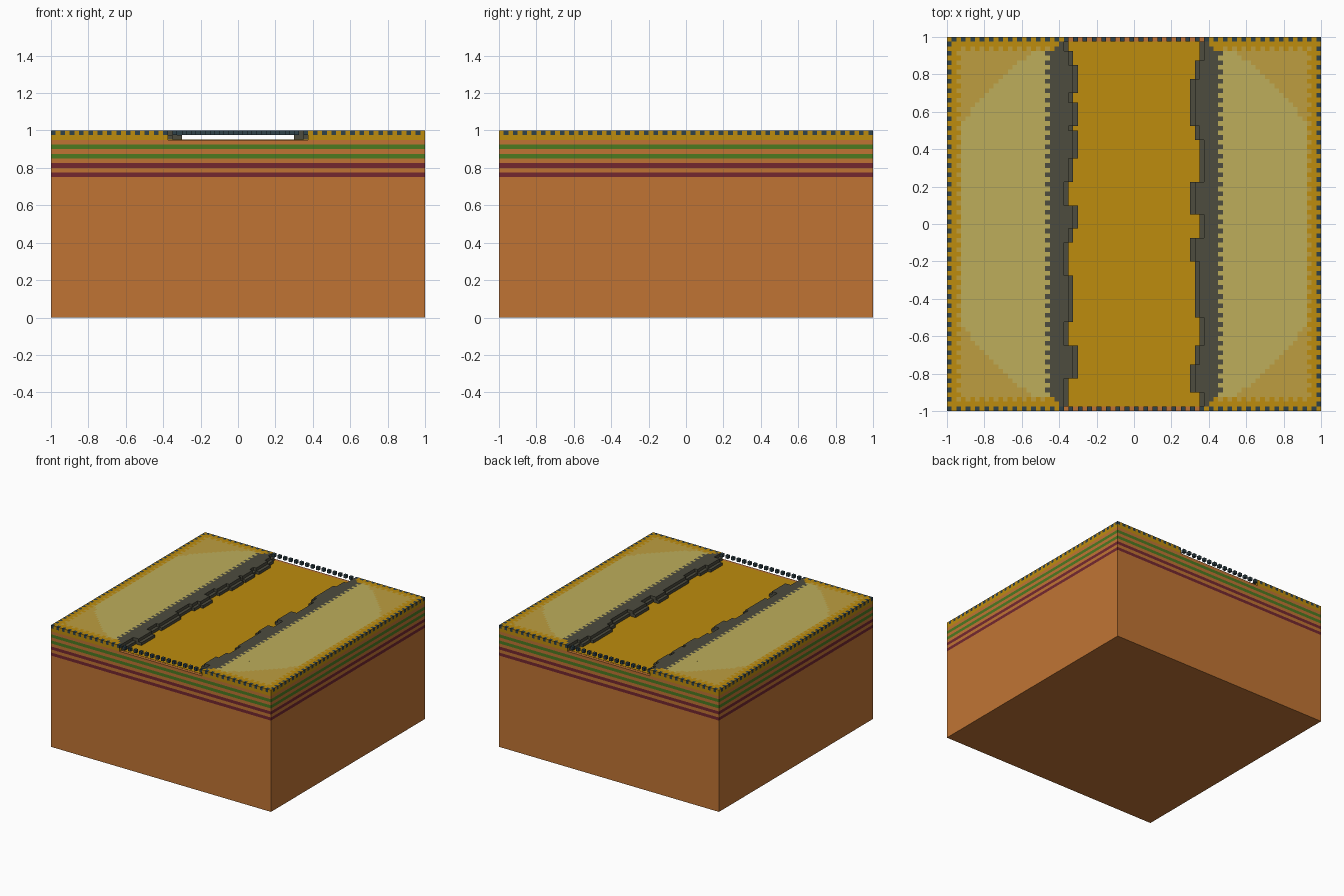
import bpy, bmesh, math
from mathutils import Matrix, Vector

cube = bpy.data.objects.get("Cube")
if cube:
    bpy.data.objects.remove(cube, do_unlink=True)

N = 80            # cells along each side
S = 2.0 / N       # cell size


def material(name, hex_code):
    def lin(c):
        return c / 12.92 if c <= 0.04045 else ((c + 0.055) / 1.055) ** 2.4
    col = [lin(int(hex_code[k:k + 2], 16) / 255) for k in (0, 2, 4)] + [1.0]
    m = bpy.data.materials.new(name)
    m.use_nodes = True
    m.diffuse_color = col
    m.node_tree.nodes["Principled BSDF"].inputs["Base Color"].default_value = col
    return m


CLAY = material("clay orange", "C07434")
GREEN = material("moss green", "4C7A20")
MAROON = material("maroon", "74272F")
GOLD = material("earth gold", "BE8C0D")
TAN = material("dry tan", "BE9E40")
CREAM = material("pale straw", "BDAE5B")
STONE = material("bank grey", "4D4C3F")
SLATE = material("dark slate", "2F424A")


def add_box(bm, lo, hi):
    lo, hi = Vector(lo), Vector(hi)
    mat = Matrix.Translation((lo + hi) / 2) @ Matrix.Diagonal((*(hi - lo), 1))
    return bmesh.ops.create_cube(bm, size=1, matrix=mat)


def finish(bm, name, mats):
    me = bpy.data.meshes.new(name)
    bm.to_mesh(me)
    bm.free()
    for m in mats:
        me.materials.append(m)
    ob = bpy.data.objects.new(name, me)
    bpy.context.collection.objects.link(ob)
    return ob


def fill(name, mat, z0, z1, inside):
    """Fill every grid cell that passes the test, one box per run along y."""
    bm = bmesh.new()
    for i in range(N):
        start = None
        for j in range(N + 1):
            on = j < N and inside(i, j)
            if on and start is None:
                start = j
            elif not on and start is not None:
                add_box(bm, (-1 + i * S, -1 + start * S, z0),
                        (-1 + (i + 1) * S, -1 + j * S, z1))
                start = None
    return finish(bm, name, [mat])


# Block of clay, cut into bands that are coloured by height
bm = bmesh.new()
add_box(bm, (-1, -1, 0), (1, 1, 0.95))
bands = {0.75: 2, 0.80: 2, 0.85: 1, 0.90: 1}
for z in bands:
    for level in (z, z + S):
        bmesh.ops.bisect_plane(bm, geom=bm.verts[:] + bm.edges[:] + bm.faces[:],
                               plane_co=(0, 0, level), plane_no=(0, 0, 1))
for f in bm.faces:
    zc = f.calc_center_median().z
    for z, index in bands.items():
        if z < zc < z + S and abs(f.normal.z) < 0.5:
            f.material_index = index
finish(bm, "clay_block", [CLAY, GREEN, MAROON])

# Channel bed
bm = bmesh.new()
add_box(bm, (-0.375, -1 + S, 0.945), (0.375, 1 - S, 0.952))
finish(bm, "channel_bed", [GOLD])

# Bank outlines from back to front: (rows, cells in from the side)
LEFT_RUNS = [(3, 26), (3, 27), (6, 28), (2, 27), (5, 28), (1, 27), (6, 28), (5, 27),
             (5, 26), (5, 28), (3, 27), (7, 26), (10, 27), (5, 26), (7, 28), (7, 26)]
RIGHT_RUNS = [(5, 26), (4, 27), (10, 28), (3, 27), (9, 26), (7, 28), (5, 26), (5, 28),
              (12, 27), (6, 26), (4, 27), (6, 28), (4, 26)]


def expand(runs):
    return [w for n, w in runs for _ in range(n)][::-1]


EDGE = (expand(LEFT_RUNS), expand(RIGHT_RUNS))


def side(i):
    """Distance in cells from the nearer side, and which side that is."""
    return (i, 0) if i < N // 2 else (N - 1 - i, 1)


def stud(i, j):
    return (i in (0, N - 1) or j in (0, N - 1)) and (i + j) % 2 == 0


def bank_low(i, j):
    d, s = side(i)
    return 25 <= d < EDGE[s][j] and 0 < j < N - 1


def bank_high(i, j):
    d, s = side(i)
    row = min(j, N - 1 - j)
    if row < 1 or d >= EDGE[s][j] - 1:
        return False
    if row < 3:
        return d >= 24 - (row == 2)
    return d >= 22 or (d == 21 and j % 2 == 0)


def field(i, j):
    d, s = side(i)
    row = min(j, N - 1 - j)
    if d > 21 or d < 2 or row < 2 or bank_high(i, j):
        return False
    return (d > 2 and row > 2) or (i + j) % 2 == 0


def straw(i, j):
    x, y = -1 + (i + 0.5) * S, -1 + (j + 0.5) * S
    return field(i, j) and min(side(i)[0], j, N - 1 - j) > 2 and math.hypot(x, y) < 1.06


def soil(i, j):
    return side(i)[0] < 25


# Ground beside the channel
fill("ground_lower", GOLD, 0.95, 0.975, soil)
fill("ground_upper", GOLD, 0.975, 1.0,
     lambda i, j: soil(i, j) and not (field(i, j) or bank_high(i, j) or stud(i, j)))
fill("field_rim", TAN, 0.975, 1.0, lambda i, j: field(i, j) and not straw(i, j))
fill("field_centre", CREAM, 0.975, 1.0, straw)

# Stepped banks
fill("bank_lower_step", STONE, 0.95, 0.975, bank_low)
fill("bank_upper_step", STONE, 0.975, 1.0, bank_high)

# Row of small blocks around the rim, carried across the channel
fill("border_studs", SLATE, 0.975, 1.0, stud)
